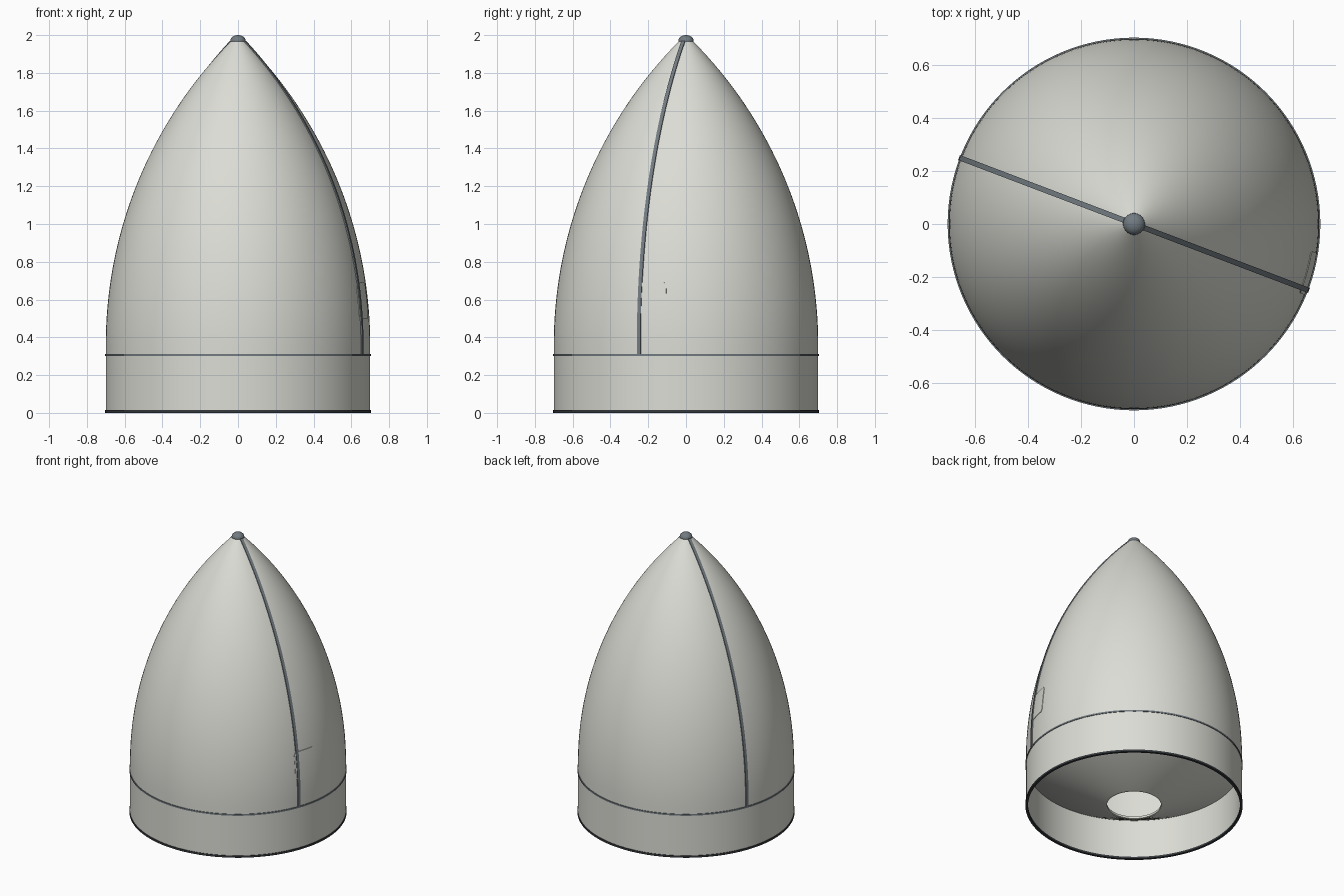
import bpy, bmesh, math

if "Cube" in bpy.data.objects:
    bpy.data.objects.remove(bpy.data.objects["Cube"])

R, Z0, Z1, TIP_R = 0.70, 0.36, 1.97, 0.035
RHO = ((R - TIP_R) ** 2 + (Z1 - Z0) ** 2) / (2 * (R - TIP_R))
SEAM = math.radians(-20.8)


def material(name, rgb):
    m = bpy.data.materials.new(name)
    m.diffuse_color = (*rgb, 1)
    m.use_nodes = True
    m.node_tree.nodes["Principled BSDF"].inputs["Base Color"].default_value = m.diffuse_color
    return m


WHITE = material("warm white", (0.72, 0.72, 0.67))
GREY = material("slate grey", (0.17, 0.20, 0.22))
DARK = material("dark rim", (0.035, 0.04, 0.045))


def radius(z):
    """Outer radius: straight skirt, then a tangent ogive."""
    return R if z <= Z0 else R - RHO + math.sqrt(RHO ** 2 - (z - Z0) ** 2)


def finish(name, bm, mat):
    bmesh.ops.remove_doubles(bm, verts=bm.verts, dist=1e-5)
    bmesh.ops.recalc_face_normals(bm, faces=bm.faces)
    me = bpy.data.meshes.new(name)
    bm.to_mesh(me)
    bm.free()
    me.materials.append(mat)
    me.polygons.foreach_set("use_smooth", [True] * len(me.polygons))
    me.set_sharp_from_angle(angle=math.radians(30))
    ob = bpy.data.objects.new(name, me)
    bpy.context.collection.objects.link(ob)
    return ob


def lathe(name, profile, mat, steps=128, closed=True):
    """Spin an (r, z) profile around the z axis."""
    bm = bmesh.new()
    vs = [bm.verts.new((r, 0, z)) for r, z in profile]
    es = [bm.edges.new(p) for p in zip(vs, vs[1:])]
    if closed:
        es.append(bm.edges.new((vs[-1], vs[0])))
    bmesh.ops.spin(bm, geom=vs + es, cent=(0, 0, 0), axis=(0, 0, 1),
                   angle=2 * math.pi, steps=steps)
    return finish(name, bm, mat)


def band(name, r0, r1, z0, z1, mat):
    return lathe(name, [(r0, z0), (r1, z0), (r1, z1), (r0, z1)], mat)


# Nose shell with a thin wall
zs = [0.31 + (Z1 - 0.31) * i / 40 for i in range(41)]
outer = [(radius(z), z) for z in zs]
inner = [(max(radius(z) - 0.012, 0.005), z) for z in reversed(zs)]
lathe("nose_shell", outer + inner, WHITE)

# Skirt, joint ring and bottom rim
band("skirt", R - 0.012, R, 0.012, 0.31, WHITE)
band("joint_ring", R - 0.005, R + 0.004, 0.300, 0.311, GREY)
band("bottom_rim", R - 0.013, R + 0.004, 0.0, 0.014, DARK)

# Adapter cone inside the skirt, with an open centre
lathe("adapter_cone", [(0.69, 0.285), (0.19, 0.005), (0.175, 0.005),
                       (0.175, 0.02), (0.69, 0.305)], WHITE)

# Rounded tip cap
dome = [(0.041 * math.cos(a), 1.968 + 0.032 * math.sin(a))
        for a in [math.pi / 2 * i / 10 for i in range(11)]]
lathe("tip_cap", [(0, 1.955), (0.036, 1.955)] + dome, GREY, 48, closed=False)


def seam_rib(name, angle):
    """Raised strip that follows the shell from the joint ring to the tip."""
    bm = bmesh.new()
    c, s = math.cos(angle), math.sin(angle)
    rows = []
    for z in zs:
        r = radius(z)
        rows.append([bm.verts.new((x * c - y * s, x * s + y * c, z))
                     for x, y in [(r - 0.008, -0.01), (r + 0.007, -0.01),
                                  (r + 0.007, 0.01), (r - 0.008, 0.01)]])
    for a, b in zip(rows, rows[1:]):
        for i in range(4):
            j = (i + 1) % 4
            bm.faces.new((a[i], a[j], b[j], b[i]))
    bm.faces.new(rows[0])
    bm.faces.new(rows[-1])
    return finish(name, bm, GREY)


seam_rib("seam_rib_right", SEAM)
seam_rib("seam_rib_left", SEAM + math.pi)

# Access door: thin curved plate beside the right seam
bm = bmesh.new()
NA, NZ = 12, 10
grids = []
for off in (-0.003, 0.003):
    grid = []
    for i in range(NZ + 1):
        z = 0.5 + 0.19 * i / NZ
        trim = 0.15 if i in (0, NZ) else 0.0      # softened corners
        row = []
        for j in range(NA + 1):
            t = (j / NA - 0.5) * (1 - trim)
            a = math.radians(-15.7 + 13.8 * t)
            r = radius(z) + off
            row.append(bm.verts.new((r * math.cos(a), r * math.sin(a), z)))
        grid.append(row)
    grids.append(grid)
    for i in range(NZ):
        for j in range(NA):
            bm.faces.new((grid[i][j], grid[i][j + 1],
                          grid[i + 1][j + 1], grid[i + 1][j]))
loops = [g[0] + [r[-1] for r in g[1:-1]] + g[-1][::-1]
         + [r[0] for r in g[-2:0:-1]] for g in grids]
for k in range(len(loops[0])):
    n = (k + 1) % len(loops[0])
    bm.faces.new((loops[0][k], loops[0][n], loops[1][n], loops[1][k]))
finish("access_door", bm, WHITE)
